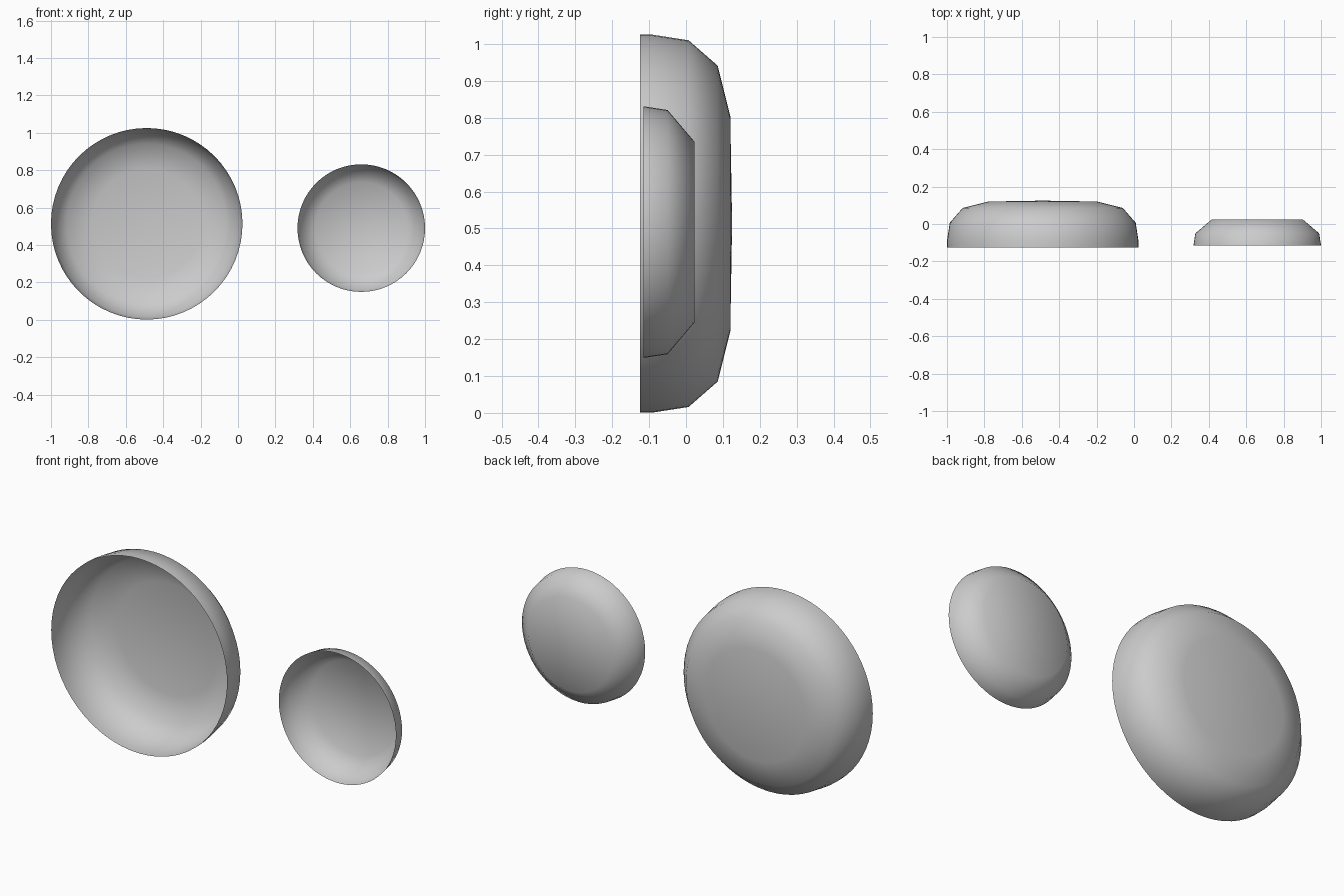
import bpy, bmesh, math

if "Cube" in bpy.data.objects:
    bpy.data.objects.remove(bpy.data.objects["Cube"])

SEGMENTS = 64

grey = bpy.data.materials.new("light grey")
grey.diffuse_color = (0.6, 0.6, 0.6, 1)
grey.use_nodes = True
grey.node_tree.nodes["Principled BSDF"].inputs["Base Color"].default_value = grey.diffuse_color


def dish(name, x, z, profile, tip_y):
    """Thin open dish: (y, radius) profile turned about the y axis, closed at the back."""
    bm = bmesh.new()
    rings = []
    for y, r in profile:
        rings.append([bm.verts.new((r * math.cos(a), y, r * math.sin(a)))
                      for a in (2 * math.pi * i / SEGMENTS for i in range(SEGMENTS))])
    # curved wall
    for a, b in zip(rings, rings[1:]):
        for i in range(SEGMENTS):
            j = (i + 1) % SEGMENTS
            bm.faces.new((a[i], b[i], b[j], a[j]))
    # back cap
    tip = bm.verts.new((0, tip_y, 0))
    last = rings[-1]
    for i in range(SEGMENTS):
        bm.faces.new((last[i], tip, last[(i + 1) % SEGMENTS]))
    for f in bm.faces:
        f.smooth = True
    mesh = bpy.data.meshes.new(name)
    bm.to_mesh(mesh)
    bm.free()
    mesh.materials.append(grey)
    obj = bpy.data.objects.new(name, mesh)
    obj.location = (x, 0, z)
    bpy.context.collection.objects.link(obj)


# large dish on the left, small dish on the right
dish("large_dish", -0.488, 0.513,
     [(-0.125, 0.512), (-0.09, 0.512), (0.007, 0.497), (0.086, 0.428), (0.12, 0.292)], 0.125)
dish("small_dish", 0.659, 0.49,
     [(-0.115, 0.341), (-0.05, 0.331), (0.023, 0.245)], 0.023)
